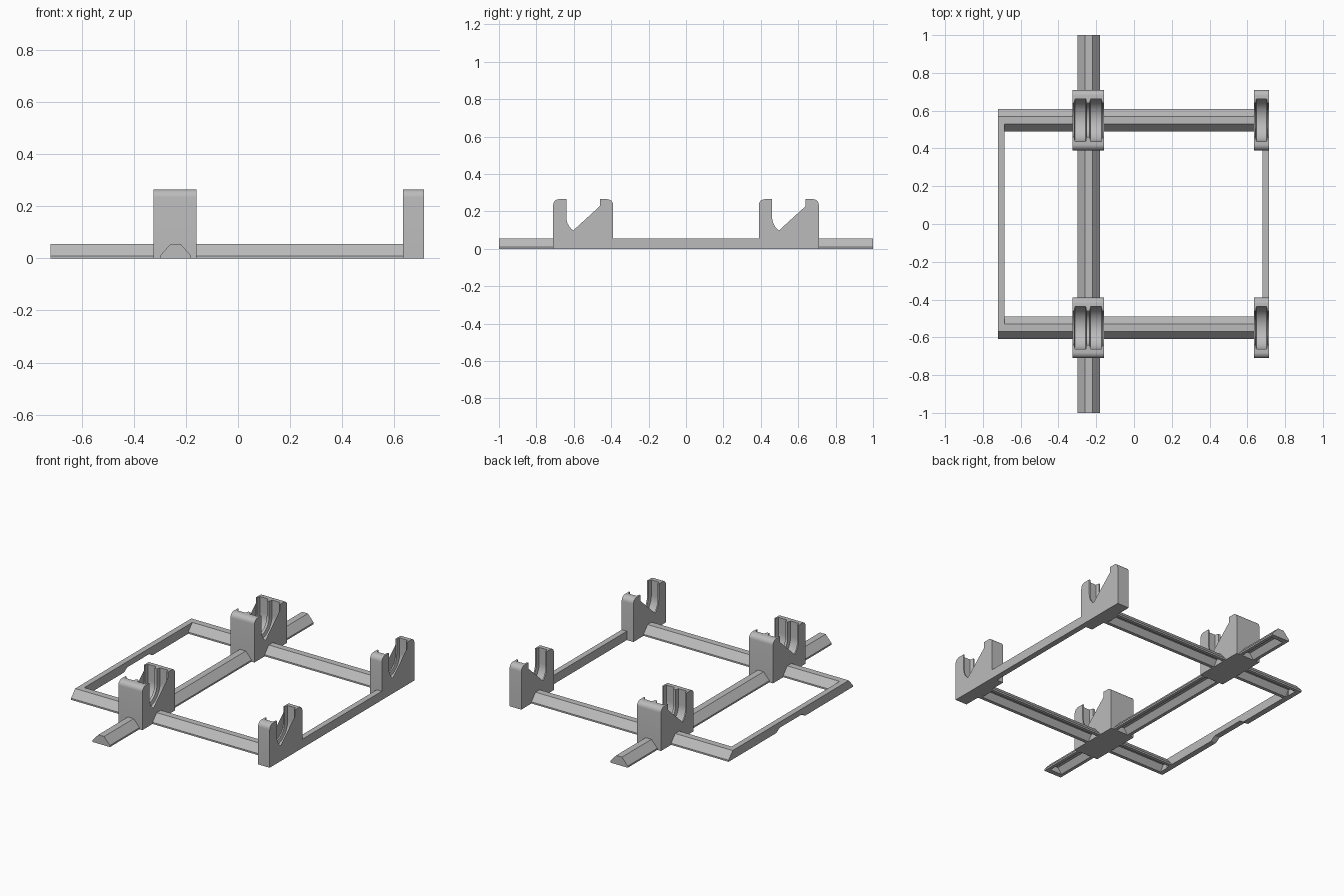
import bpy, bmesh, math
from mathutils import Matrix, Vector

cube = bpy.data.objects.get("Cube")
if cube:
    bpy.data.objects.remove(cube)

grey = bpy.data.materials.new("plain_grey")
grey.use_nodes = True
grey.diffuse_color = (0.5, 0.5, 0.5, 1)
grey.node_tree.nodes["Principled BSDF"].inputs["Base Color"].default_value = (0.5, 0.5, 0.5, 1)


def loft(name, sections, to_world, smooth=False):
    """Skin matching outlines; sections is a list of (position, [(across, up), ...])."""
    bm = bmesh.new()
    rings = [[bm.verts.new(to_world(s, a, z)) for a, z in pts] for s, pts in sections]
    for r0, r1 in zip(rings, rings[1:]):
        for i in range(len(r0)):
            j = (i + 1) % len(r0)
            bm.faces.new((r0[i], r0[j], r1[j], r1[i]))
    caps = [bm.faces.new(rings[0]), bm.faces.new(rings[-1])]
    bmesh.ops.triangulate(bm, faces=caps)
    bmesh.ops.recalc_face_normals(bm, faces=bm.faces)
    mesh = bpy.data.meshes.new(name)
    bm.to_mesh(mesh)
    bm.free()
    mesh.materials.append(grey)
    obj = bpy.data.objects.new(name, mesh)
    bpy.context.collection.objects.link(obj)
    if smooth:
        bpy.ops.object.select_all(action='DESELECT')
        obj.select_set(True)
        bpy.context.view_layer.objects.active = obj
        bpy.ops.object.shade_smooth_by_angle(angle=math.radians(30))
    return obj


def along_x(y):
    return lambda s, a, z: Vector((s, y + a, z))


def along_y(x):
    return lambda s, a, z: Vector((x + a, s, z))


# Rail sections: bevelled bar, hollow underneath, closed at its ends
SOLID = [(-.06, 0), (-.06, .01), (-.02, .055), (.02, .055), (.06, .01), (.06, 0)]
HOLLOW = SOLID + [(.04, 0), (.015, .035), (-.015, .035), (-.04, 0)]
RAIL_X, RAIL_Y, END = -.24, .55, .03


def rail(name, start, stop, to_world):
    loft(name, [(start + END, HOLLOW), (stop - END, HOLLOW)], to_world)
    loft(name + "_start_cap", [(start, SOLID), (start + END, SOLID)], to_world)
    loft(name + "_end_cap", [(stop - END, SOLID), (stop, SOLID)], to_world)


rail("long_rail", -1, 1, along_y(RAIL_X))
for side, sign in (("front", -1), ("back", 1)):
    rail(side + "_cross_rail", -.72, .65, along_x(sign * RAIL_Y))


# Cradle outline: block with rounded outer shoulders and a round-bottomed slot
def cradle_outline(radius, half=.16, top=.265, shoulder=.03, centre=.17):
    pts = [(-half, 0)]
    for i in range(7):
        t = math.pi - i * math.pi / 12
        pts.append((-half + shoulder + shoulder * math.cos(t),
                    top - shoulder + shoulder * math.sin(t)))
    pts.append((-radius, top))
    for i in range(33):
        t = math.pi + i * math.pi / 32
        pts.append((radius * math.cos(t), centre + radius * math.sin(t)))
    pts.append((radius, top))
    for i in range(7):
        t = math.pi / 2 - i * math.pi / 12
        pts.append((half - shoulder + shoulder * math.cos(t),
                    top - shoulder + shoulder * math.sin(t)))
    pts.append((half, 0))
    return pts


RIM, GROOVE = cradle_outline(.09), cradle_outline(.112)


def cradle(name, edges, y):
    """Cradle whose grooves lie between thin rims at the given x positions."""
    sections = [(edges[0], RIM)]
    for x0, x1 in zip(edges, edges[1:]):
        sections += [(x0 + .008, RIM), (x0 + .013, GROOVE),
                     (x1 - .013, GROOVE), (x1 - .008, RIM)]
    sections.append((edges[-1], RIM))
    loft(name, sections, along_x(y), smooth=True)


for side, sign in (("front", -1), ("back", 1)):
    cradle(side + "_double_cradle", [-.325, -.2425, -.16], sign * RAIL_Y)
    cradle(side + "_single_cradle", [.635, .715], sign * RAIL_Y)

# Plain bar joining the single cradles
bar = [(-.0175, 0), (-.0175, .055), (.0175, .055), (.0175, 0)]
loft("left_end_bar", [(-.4, bar), (.4, bar)], along_y(.6975))


# Opposite bar, with a shallow notch in the middle of its underside
def notched(base):
    return [(a, z if z else base) for a, z in bar]


loft("right_end_bar",
     [(-.53, bar), (-.14, bar), (-.11, notched(.02)),
      (.11, notched(.02)), (.14, bar), (.53, bar)], along_y(-.7025))
